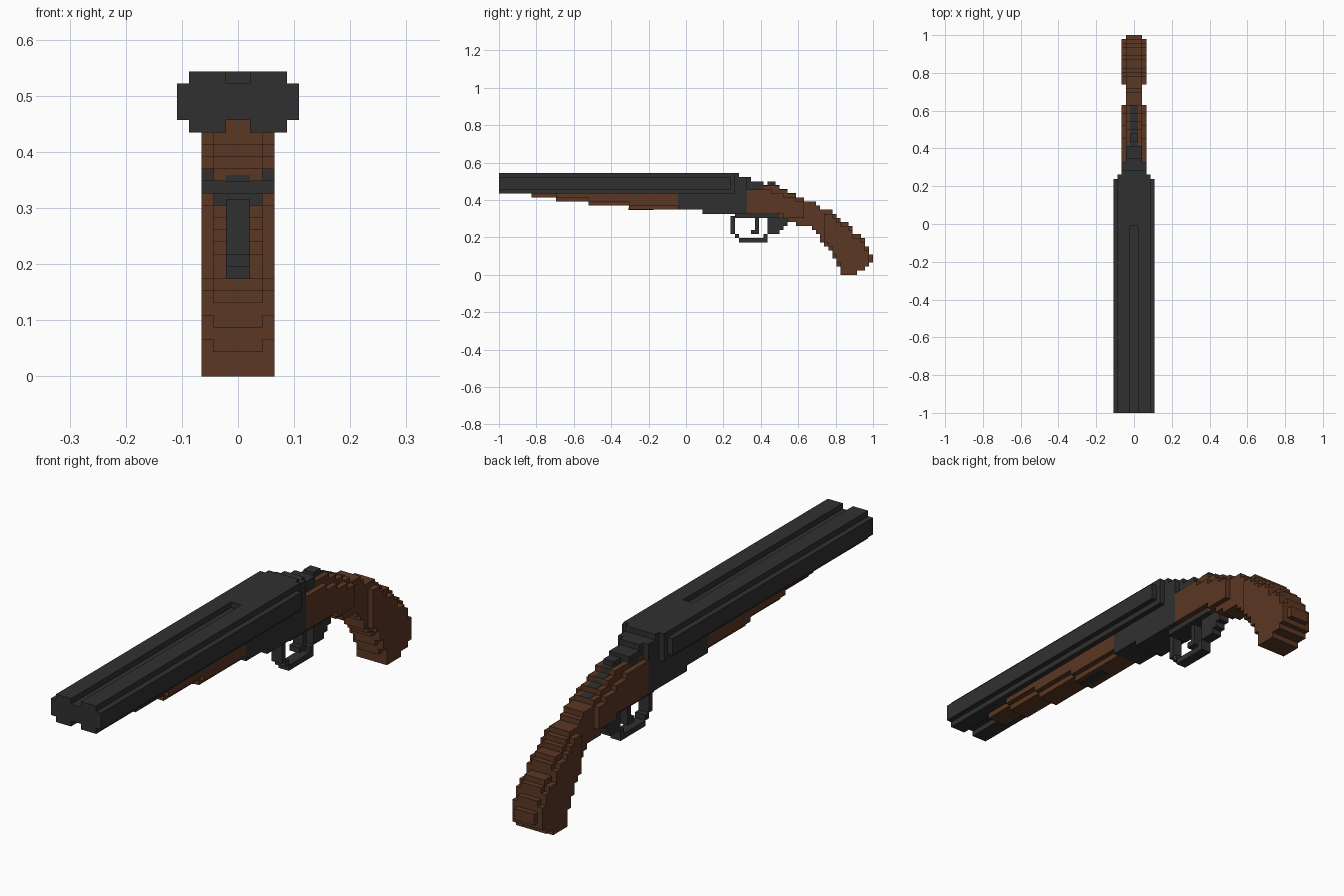
import bpy, bmesh

if "Cube" in bpy.data.objects:
    bpy.data.objects.remove(bpy.data.objects["Cube"])

V = 2 / 92  # one block of the grid; y index 0..92 runs muzzle to grip


def material(name, rgb):
    m = bpy.data.materials.new(name)
    m.diffuse_color = (*rgb, 1)
    m.use_nodes = True
    m.node_tree.nodes["Principled BSDF"].inputs["Base Color"].default_value = m.diffuse_color
    return m


METAL = material("dark_metal", (0.030, 0.030, 0.031))
WOOD = material("brown_wood", (0.105, 0.038, 0.017))


def finish(name, bm, mat):
    bmesh.ops.recalc_face_normals(bm, faces=bm.faces)
    me = bpy.data.meshes.new(name)
    bm.to_mesh(me)
    bm.free()
    me.materials.append(mat)
    ob = bpy.data.objects.new(name, me)
    bpy.context.collection.objects.link(ob)
    return ob


def extrude(name, pts, move, mat):
    """Extrude a polygon given in block units."""
    bm = bmesh.new()
    face = bm.faces.new([bm.verts.new((x * V, y * V - 1, z * V)) for x, y, z in pts])
    r = bmesh.ops.extrude_face_region(bm, geom=[face])
    verts = [g for g in r["geom"] if isinstance(g, bmesh.types.BMVert)]
    bmesh.ops.translate(bm, verts=verts, vec=[c * V for c in move])
    return finish(name, bm, mat)


def stepped(name, half, cols, mat):
    """Stepped side profile from (y0, y1, z0, z1) columns, 2*half blocks wide."""
    low = [p for a, b, z0, z1 in cols for p in ((a, z0), (b, z0))]
    top = [p for a, b, z0, z1 in reversed(cols) for p in ((b, z1), (a, z1))]
    pts = []
    for p in low + top:
        if not pts or p != pts[-1]:
            pts.append(p)
    return extrude(name, [(-half, y, z) for y, z in pts], (2 * half, 0, 0), mat)


def box(name, half, y0, y1, z0, z1, mat):
    return stepped(name, half, [(y0, y1, z0, z1)], mat)


# Twin barrels: stepped cross-section with a groove above and below
def barrel(name, right_half, y0, y1):
    pts = right_half + [(-x, z) for x, z in reversed(right_half)]
    extrude(name, [(x, y0, z) for x, z in pts], (0, y1 - y0, 0), METAL)


side = [(1, 21), (1, 20), (4, 20), (4, 21), (5, 21), (5, 24), (4, 24), (4, 25)]
barrel("grooved_barrels", side + [(1, 25), (1, 24)], 0, 45.5)
barrel("barrel_breech", side, 45.5, 57)

# Receiver and breech steps
box("breech_collar", 4, 57, 58, 20, 25, METAL)
stepped("receiver", 3, [(44, 50, 16, 21), (50, 57, 15, 21), (57, 59, 15, 25),
                        (59, 61, 15, 24)], METAL)
stepped("receiver_tail", 2, [(61, 62, 20, 24), (62, 65, 20, 23)], METAL)
stepped("hammer", 1, [(65, 66, 20, 22), (66, 68, 20, 23), (68, 69, 20, 22)], METAL)

# Fore-end: a ridge below with side cheeks set back one step
stepped("fore_end", 2, [(8, 14, 19, 21), (14, 22, 18, 21), (22, 32, 17, 21),
                        (32, 44, 16, 21)], WOOD)
stepped("fore_end_cheeks", 3, [(14, 22, 19, 20.5), (22, 32, 18, 20.5),
                               (32, 44, 17, 20.5)], WOOD)
box("fore_end_latch", 1, 31.9, 38, 15.95, 16.5, METAL)

# Curved pistol grip core
grip = [(61, 67, 15, 22), (67, 69, 15, 22), (69, 71, 14, 21), (71, 73, 13, 20),
        (73, 75, 12, 19), (75, 77, 12, 18), (77, 78, 11, 18), (78, 79, 10, 17),
        (79, 80, 8, 16), (80, 81, 7, 16), (81, 82, 6, 16), (82, 83, 4, 15),
        (83, 84, 2, 14), (84, 86, 0, 13), (86, 87, 0, 12), (87, 88, 0, 10),
        (88, 89, 1, 10), (89, 90, 1, 9), (90, 91, 2, 7), (91, 92, 3, 5)]
stepped("grip", 2, grip, WOOD)
# Wider cheeks, one block inside the core outline
stepped("wrist_cheeks", 3, [(61, 67, 15, 21), (67, 70, 15, 20),
                            (70, 73, 14, 19), (73, 75, 14, 18)], WOOD)
stepped("grip_cheeks", 3, [(a, b, z0 + (1 if b < 85 else 0), z1 - 1)
                           for a, b, z0, z1 in grip if 80 <= a < 91], WOOD)
# Metal tang let into the top of the wrist
stepped("tang", 1, [(a, b, z1 - 1, z1 + 0.06) for a, b, z0, z1 in grip if a < 75], METAL)

# Trigger guard and trigger
box("guard_mount", 2, 58, 69, 14, 15, METAL)
box("guard_front", 1, 57, 58, 10, 14.5, METAL)
box("guard_front_corner", 1, 58, 59, 9, 10, METAL)
box("guard_bottom", 1, 59, 66, 8, 9, METAL)
stepped("guard_rear", 1, [(66, 68, 10, 15), (68, 69, 10, 15), (69, 70, 11, 15),
                          (70, 71, 12, 14)], METAL)
box("guard_rear_corner", 1, 65, 66, 9, 10, METAL)
stepped("trigger", 1, [(62, 63, 10, 11), (63, 64, 10, 14)], METAL)
